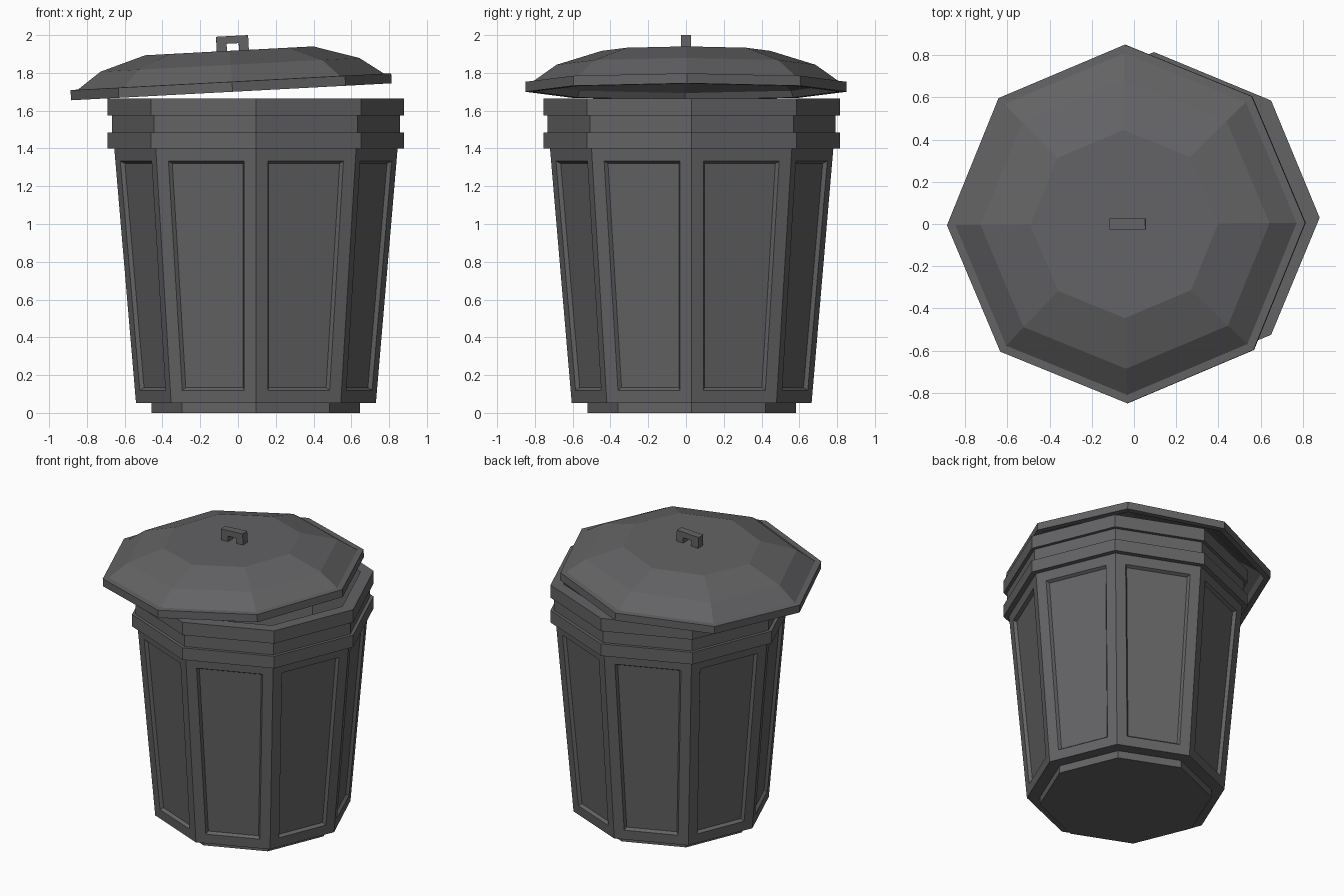
import bpy, bmesh, math
from mathutils import Matrix

if "Cube" in bpy.data.objects:
    bpy.data.objects.remove(bpy.data.objects["Cube"])

mat = bpy.data.materials.new("dark_grey_metal")
mat.diffuse_color = (0.125, 0.125, 0.13, 1)
mat.use_nodes = True
mat.node_tree.nodes["Principled BSDF"].inputs["Base Color"].default_value = mat.diffuse_color


def finish(name, bm, loc=(0, 0, 0), rot=(0, 0, 0)):
    me = bpy.data.meshes.new(name)
    bm.to_mesh(me)
    bm.free()
    me.materials.append(mat)
    ob = bpy.data.objects.new(name, me)
    ob.location, ob.rotation_euler = loc, rot
    bpy.context.collection.objects.link(ob)
    return ob


def octagon_lathe(profile):
    """Sweep (radius, height) points round eight sides, cap both ends; return rows of faces."""
    bm = bmesh.new()
    rings = [[bm.verts.new((r * math.cos(i * math.pi / 4), r * math.sin(i * math.pi / 4), z))
              for i in range(8)] for r, z in profile]
    rows = [[bm.faces.new((a[i], a[(i + 1) % 8], b[(i + 1) % 8], b[i])) for i in range(8)]
            for a, b in zip(rings, rings[1:])]
    bm.faces.new(rings[0][::-1])
    bm.faces.new(rings[-1])
    bmesh.ops.recalc_face_normals(bm, faces=bm.faces[:])
    bm.normal_update()
    return bm, rows


# Bin body: foot, tapered wall, ridged rim and hollow inside
bm, rows = octagon_lathe([
    (0.552, 0), (0.552, 0.052), (0.635, 0.052), (0.75, 1.40),
    (0.785, 1.40), (0.785, 1.485), (0.762, 1.485), (0.762, 1.575),
    (0.785, 1.575), (0.785, 1.665), (0.70, 1.665), (0.59, 0.10)])
# Recessed panels on the wall
bmesh.ops.inset_individual(bm, faces=rows[2], thickness=0.068, use_even_offset=True)
bmesh.ops.inset_individual(bm, faces=rows[2], thickness=0.013, depth=-0.02, use_even_offset=True)
finish("bin_body", bm, (0.095, 0.03, 0))

# Tilted lid: hollow dome with flat rim
lid_loc, lid_rot = (-0.035, 0, 1.70), (0, math.radians(-3.03), math.radians(0.4))
bm, rows = octagon_lathe([
    (0.43, 0.19), (0.66, 0.118), (0.79, 0.035), (0.81, 0), (0.85, 0),
    (0.85, 0.053), (0.81, 0.055), (0.686, 0.143), (0.446, 0.217)])
finish("lid", bm, lid_loc, lid_rot)

# Lid handle: two posts and a bar
outline = [(-0.066, 0.205), (-0.066, 0.295), (0.104, 0.295), (0.104, 0.205),
           (0.052, 0.205), (0.052, 0.255), (-0.012, 0.255), (-0.012, 0.205)]
bm = bmesh.new()
face = bm.faces.new([bm.verts.new((x, -0.026, z)) for x, z in outline])
ext = bmesh.ops.extrude_face_region(bm, geom=[face])
bmesh.ops.translate(bm, vec=(0, 0.052, 0),
                    verts=[g for g in ext["geom"] if isinstance(g, bmesh.types.BMVert)])
bmesh.ops.recalc_face_normals(bm, faces=bm.faces[:])
finish("lid_handle", bm, lid_loc, lid_rot)
